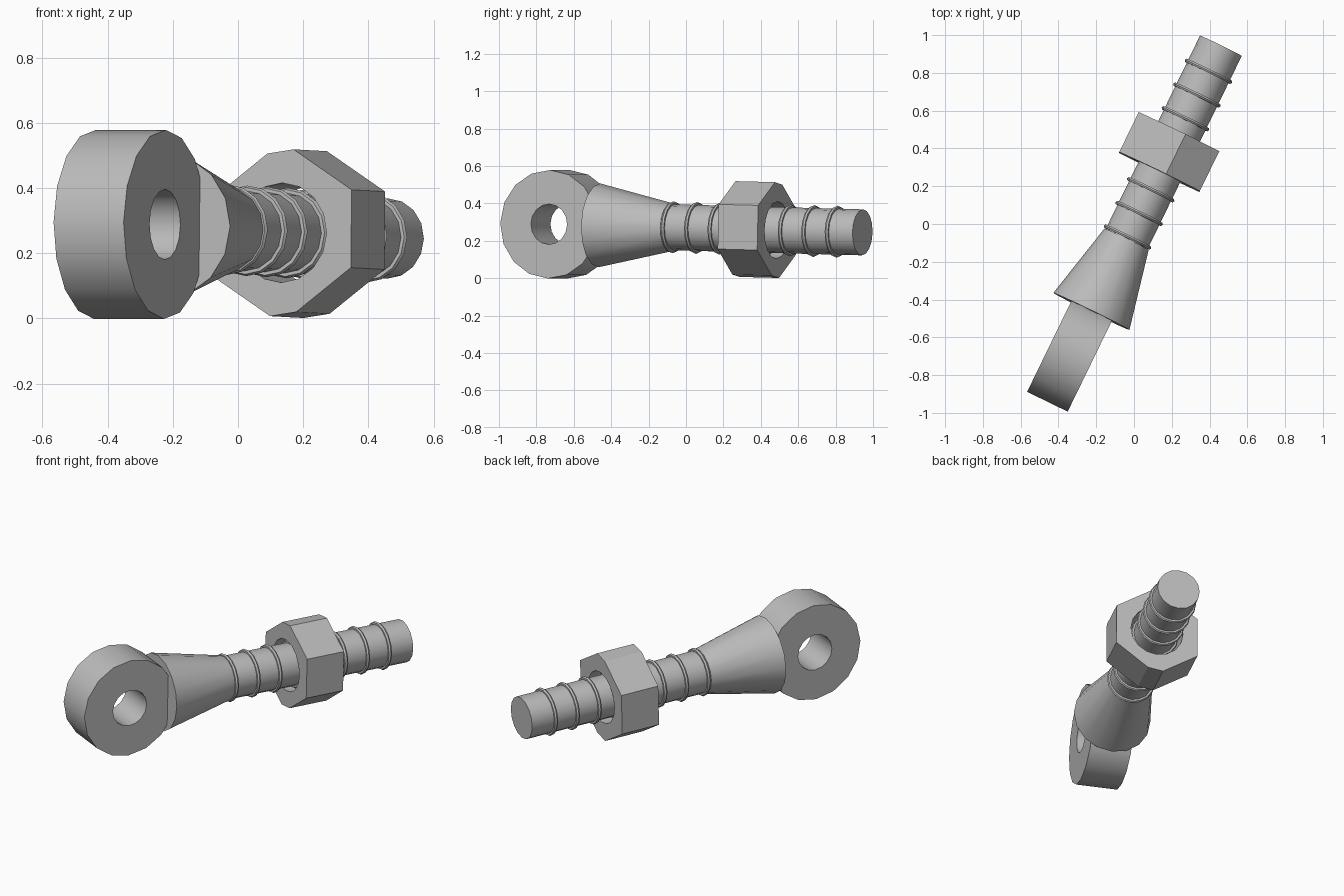
import bpy, bmesh
from math import radians, sin, cos, pi
from mathutils import Matrix, Vector

cube = bpy.data.objects.get("Cube")
if cube:
    bpy.data.objects.remove(cube, do_unlink=True)

steel = bpy.data.materials.new("grey steel")
steel.use_nodes = True
grey = (0.5, 0.5, 0.5, 1)
steel.diffuse_color = grey
steel.node_tree.nodes["Principled BSDF"].inputs["Base Color"].default_value = grey

# Bolt frame: local y runs along the shank, local x is sideways, local z is up
along = Vector((0.438, 0.8987, -0.024)).normalized()
side = Vector((along.y, -along.x, 0)).normalized()
up = side.cross(along)
FRAME = Matrix((side, along, up)).transposed().to_4x4()
FRAME.translation = (0, 0, 0.27)
TO_SHANK = Matrix.Rotation(radians(-90), 4, 'X')
TO_SIDE = Matrix.Rotation(radians(90), 4, 'Y')


def place(bm, name, t, turn, angle=30):
    """Turn a mesh into a named part sitting at distance t along the shank."""
    bmesh.ops.recalc_face_normals(bm, faces=bm.faces)
    mesh = bpy.data.meshes.new(name)
    bm.to_mesh(mesh)
    bm.free()
    mesh.materials.append(steel)
    obj = bpy.data.objects.new(name, mesh)
    bpy.context.collection.objects.link(obj)
    obj.matrix_world = FRAME @ Matrix.Translation((0, t, 0)) @ turn
    bpy.ops.object.select_all(action='DESELECT')
    obj.select_set(True)
    bpy.context.view_layer.objects.active = obj
    bpy.ops.object.shade_smooth_by_angle(angle=radians(angle))


def circle(r, n=16):
    return [(r * cos(2 * pi * i / n), r * sin(2 * pi * i / n)) for i in range(n)]


def cone(name, start, end, r1, r2):
    bm = bmesh.new()
    bmesh.ops.create_cone(bm, cap_ends=True, segments=16,
                          radius1=r1, radius2=r2, depth=end - start)
    place(bm, name, (start + end) / 2, TO_SHANK)


def pierced_plate(name, outline, hole, thick, t, turn, angle=30):
    """Extrude an outline that has a round hole through it."""
    bm = bmesh.new()
    for loop in (outline, circle(hole)):
        verts = [bm.verts.new((x, y, -thick / 2)) for x, y in loop]
        for a, b in zip(verts, verts[1:] + verts[:1]):
            bm.edges.new((a, b))
    bmesh.ops.triangle_fill(bm, use_beauty=True, edges=bm.edges[:])
    new = bmesh.ops.extrude_face_region(bm, geom=bm.faces[:], use_keep_orig=True)
    verts = [g for g in new["geom"] if isinstance(g, bmesh.types.BMVert)]
    bmesh.ops.translate(bm, verts=verts, vec=(0, 0, thick))
    place(bm, name, t, turn, angle)


def ring(name, t, major=0.128, minor=0.011):
    bm = bmesh.new()
    verts = [bm.verts.new((major + x, 0, y)) for x, y in circle(minor, 6)]
    edges = [bm.edges.new((a, b)) for a, b in zip(verts, verts[1:] + verts[:1])]
    bmesh.ops.spin(bm, geom=verts + edges, cent=(0, 0, 0), axis=(0, 0, 1),
                   angle=2 * pi, steps=16, use_merge=True)
    bmesh.ops.remove_doubles(bm, verts=bm.verts, dist=0.0005)
    place(bm, name, t, TO_SHANK)


# Eye, tapered neck and shank
pierced_plate("eye", circle(0.29), 0.108, 0.239, -0.757, TO_SIDE)
cone("neck", -0.515, -0.09, 0.224, 0.13)
cone("shank", -0.2, 1.05, 0.123, 0.123)

# Thread ridges
for i in range(8):
    ring(f"thread_ridge_{i + 1}", -0.077 + 0.1395 * i)

# Loose nut, with opposite corners mirrored through its centre
half = [(0.237, 0.107), (0.237, -0.132), (0.037, -0.256), (-0.052, -0.243)]
pierced_plate("nut", half + [(-x, -y) for x, y in half], 0.153, 0.235,
              0.424, TO_SHANK, 24)
